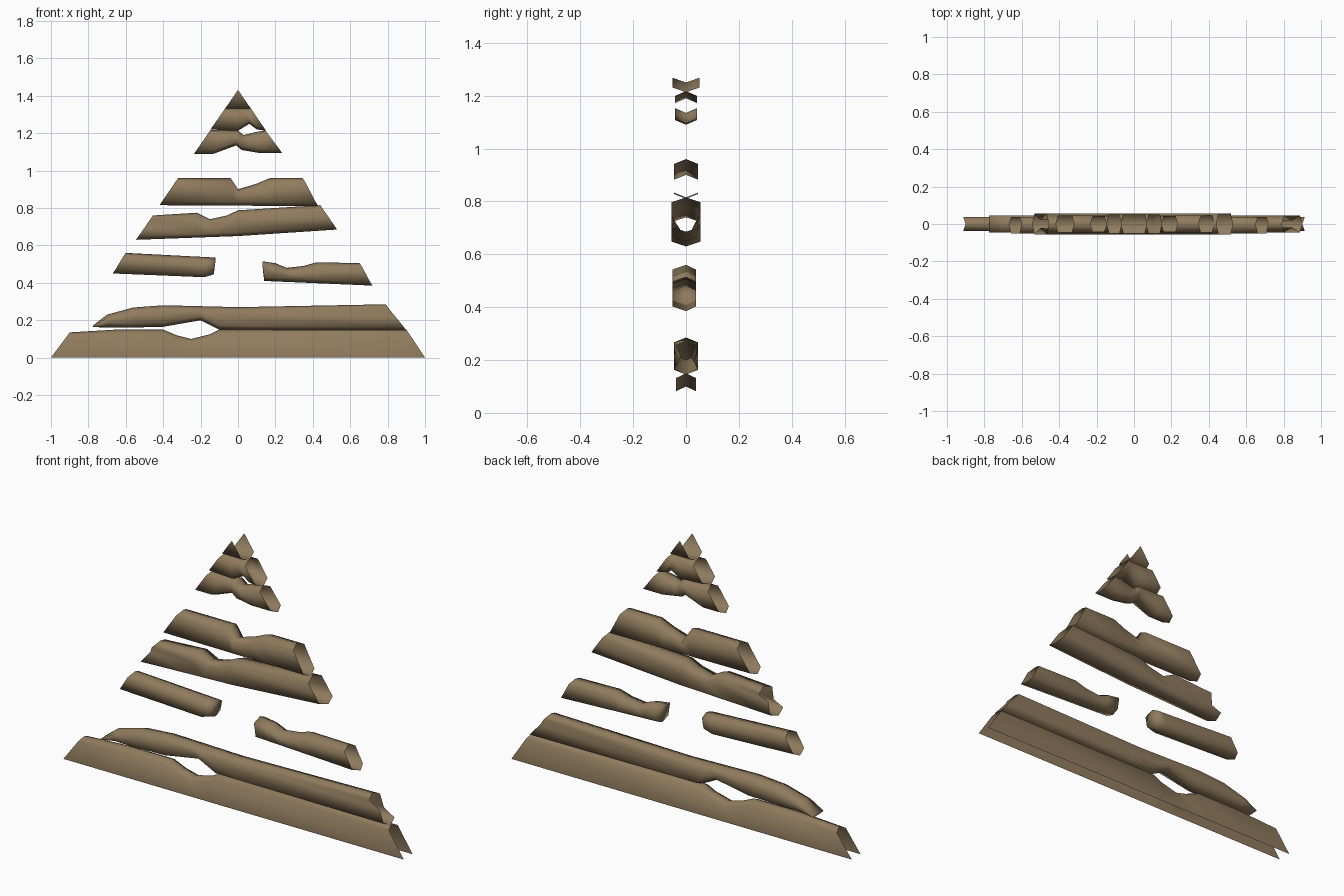
import bpy, bmesh

if "Cube" in bpy.data.objects:
    bpy.data.objects.remove(bpy.data.objects["Cube"])

wood = bpy.data.materials.new("weathered brown wood")
wood.diffuse_color = (0.28, 0.20, 0.112, 1)
wood.use_nodes = True
wood.node_tree.nodes["Principled BSDF"].inputs["Base Color"].default_value = wood.diffuse_color

SLOPE = 0.7   # sideways run of the gable edge per unit of height
BEVEL = 0.018  # height of the sloped strip between face and ridge


def sample(points, t):
    """Height of a polyline at fraction t of its width."""
    x0, x1 = points[0][0], points[-1][0]
    x = x0 + t * (x1 - x0)
    for (ax, az), (bx, bz) in zip(points, points[1:]):
        if x <= bx + 1e-6:
            return x, az + (bz - az) * max(0, x - ax) / (bx - ax)
    return points[-1]


def plank(name, top, bottom, front, back, caps="", open_edge="", groove=None):
    """Hollow board with ridged long edges; the gable ends stay open."""
    ts = sorted({round((x - p[0][0]) / (p[-1][0] - p[0][0]), 3)
                 for p in (top, bottom) for x, z in p})
    bm = bmesh.new()
    columns = []
    for t in ts:
        (xt, zt), (xb, zb) = sample(top, t), sample(bottom, t)
        d = min(BEVEL, 0.3 * (zt - zb))
        side = 0
        if t == 0 and "L" not in caps:
            side = -SLOPE
        if t == 1 and "R" not in caps:
            side = SLOPE
        dt = 0 if open_edge == "top" else d
        db = 0 if open_edge == "bottom" else d
        hi = (xt + side * dt, zt - dt)
        lo = (xb - side * db, zb + db)
        mid = ((hi[0] + lo[0]) / 2, (hi[1] + lo[1]) / 2)
        pinch = 1 - 0.6 * (groove(t) if groove else 0)
        ring = [(xt, 0, zt), (hi[0], -front, hi[1])]
        if groove:
            ring.append((mid[0], -front * pinch, mid[1]))
        ring += [(lo[0], -front, lo[1]), (xb, 0, zb), (lo[0], back, lo[1])]
        if groove:
            ring.append((mid[0], back * pinch, mid[1]))
        ring.append((hi[0], back, hi[1]))
        columns.append([bm.verts.new(v) for v in ring])
    n = len(columns[0])
    skip = {"top": 0, "bottom": n // 2}.get(open_edge, -1)
    for a, b in zip(columns, columns[1:]):
        for i in range(n):
            j = (i + 1) % n
            if skip not in (i, j):
                bm.faces.new((a[i], a[j], b[j], b[i]))
    if "L" in caps:
        bm.faces.new(columns[0])
    if "R" in caps:
        bm.faces.new(columns[-1])
    bmesh.ops.delete(bm, geom=[v for v in bm.verts if not v.link_faces], context="VERTS")
    bmesh.ops.recalc_face_normals(bm, faces=bm.faces)
    for f in bm.faces:
        f.smooth = True
    mesh = bpy.data.meshes.new(name)
    bm.to_mesh(mesh)
    bm.free()
    mesh.materials.append(wood)
    bpy.context.collection.objects.link(bpy.data.objects.new(name, mesh))


# Peak of the gable
plank("peak_board", [(-.001, 1.43), (.001, 1.43)], [(-.07, 1.33), (.07, 1.33)],
      .052, .052, open_edge="top")
# Two short boards below the peak, with a chipped hole between them
plank("upper_board", [(-.067, 1.335), (.067, 1.335)],
      [(-.147, 1.22), (0, 1.213), (.06, 1.25), (.1, 1.22), (.15, 1.213)], .052, .052)
plank("upper_chipped_board",
      [(-.147, 1.217), (0, 1.215), (.03, 1.19), (.1, 1.207), (.147, 1.215)],
      [(-.235, 1.09), (-.13, 1.09), (-.01, 1.135), (.02, 1.11), (.11, 1.095), (.235, 1.095)],
      .042, .042)
# Notched middle boards
plank("notched_board",
      [(-.32, .96), (-.04, .96), (0, .9), (.1, .93), (.17, .96), (.345, .96)],
      [(-.42, .815), (.43, .81)], .045, .045)
plank("tilted_board",
      [(-.455, .76), (-.22, .775), (-.15, .74), (-.06, .76), (0, .788), (.44, .815)],
      [(-.545, .63), (0, .65), (.53, .685)], .055, .055,
      groove=lambda t: max(0, 1 - 1.3 * t))
# Board snapped in two
plank("broken_board_left", [(-.6, .56), (-.12, .535)],
      [(-.67, .45), (-.18, .43), (-.13, .445)], .052, .038, caps="R")
plank("broken_board_right",
      [(.13, .515), (.2, .505), (.26, .48), (.35, .49), (.42, .51), (.65, .505)],
      [(.14, .41), (.72, .385)], .052, .038, caps="L")
# Long lower boards with a hole between them
plank("lower_board",
      [(-.775, .172), (-.7, .23), (-.56, .268), (-.4, .28), (0, .27), (.79, .285)],
      [(-.775, .163), (-.6, .16), (-.4, .165), (-.2, .2), (-.1, .15), (.9, .145)],
      .045, .045, caps="L", groove=lambda t: max(0, t - .3) / .7)
plank("base_board",
      [(-.9, .135), (-.65, .15), (-.4, .15), (-.33, .12), (-.25, .1), (-.15, .125),
       (-.1, .15), (.9, .15)],
      [(-1, 0), (1, 0)], .037, .037, open_edge="bottom")
